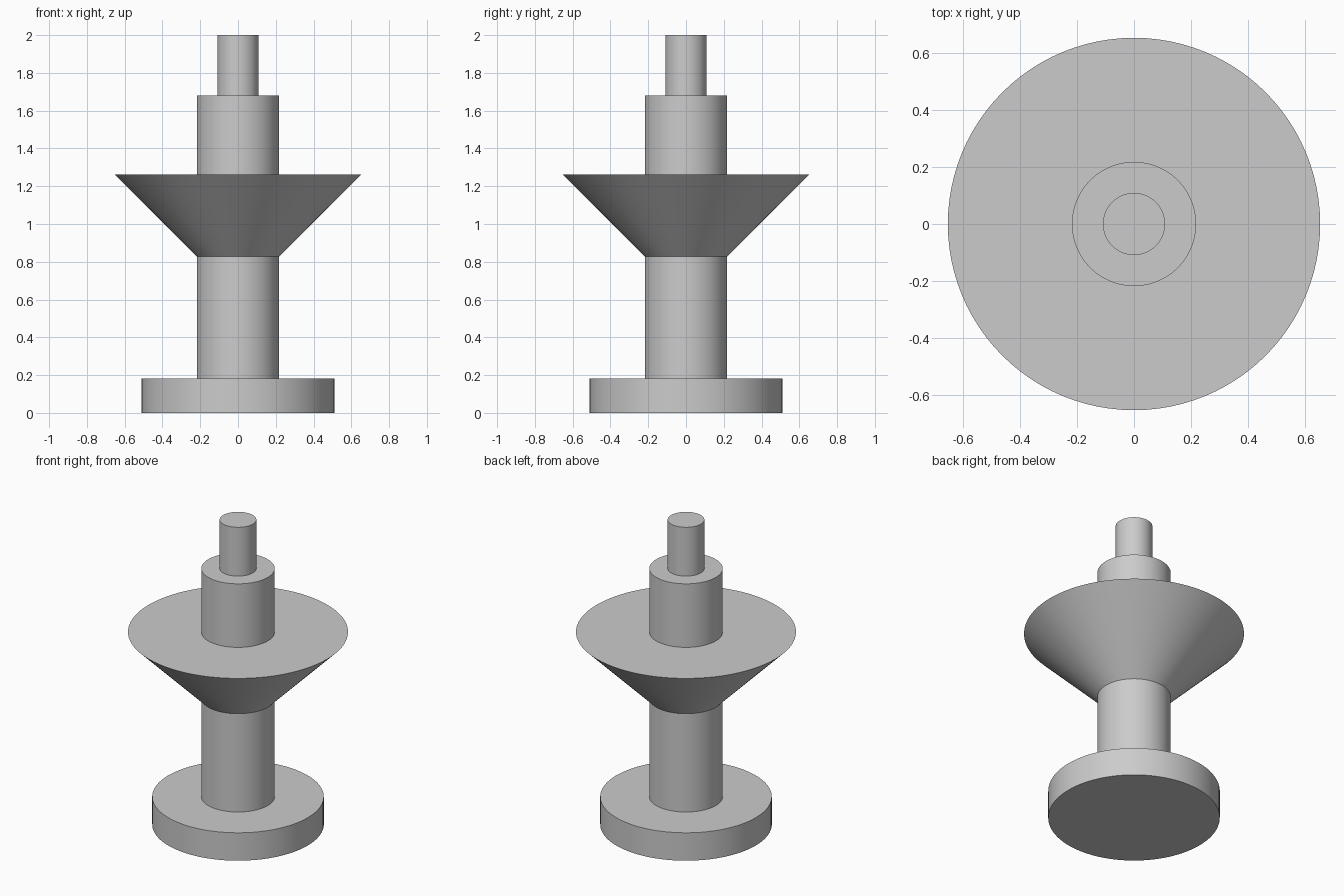
import bpy
import math

cube = bpy.data.objects.get("Cube")
if cube:
    bpy.data.objects.remove(cube, do_unlink=True)

# Single grey finish
GREY = (0.6, 0.6, 0.6, 1.0)
grey = bpy.data.materials.new("plain grey")
grey.use_nodes = True
grey.diffuse_color = GREY
grey.node_tree.nodes["Principled BSDF"].inputs["Base Color"].default_value = GREY


def turned_part(name, z0, z1, r0, r1):
    """Round section from z0 to z1, tapering from radius r0 to r1."""
    bpy.ops.mesh.primitive_cone_add(
        vertices=96, radius1=r0, radius2=r1, depth=z1 - z0,
        location=(0, 0, (z0 + z1) / 2))
    part = bpy.context.object
    part.name = name
    part.data.materials.append(grey)
    bpy.ops.object.shade_smooth_by_angle(angle=math.radians(30))


# Stacked from the ground up
BASE, POST, FLARE, PIN = 0.51, 0.218, 0.654, 0.109
turned_part("base_disc", 0, 0.183, BASE, BASE)
turned_part("lower_post", 0.183, 0.828, POST, POST)
turned_part("flared_cone", 0.828, 1.263, POST, FLARE)
turned_part("upper_post", 1.263, 1.68, POST, POST)
turned_part("top_pin", 1.68, 2.0, PIN, PIN)
